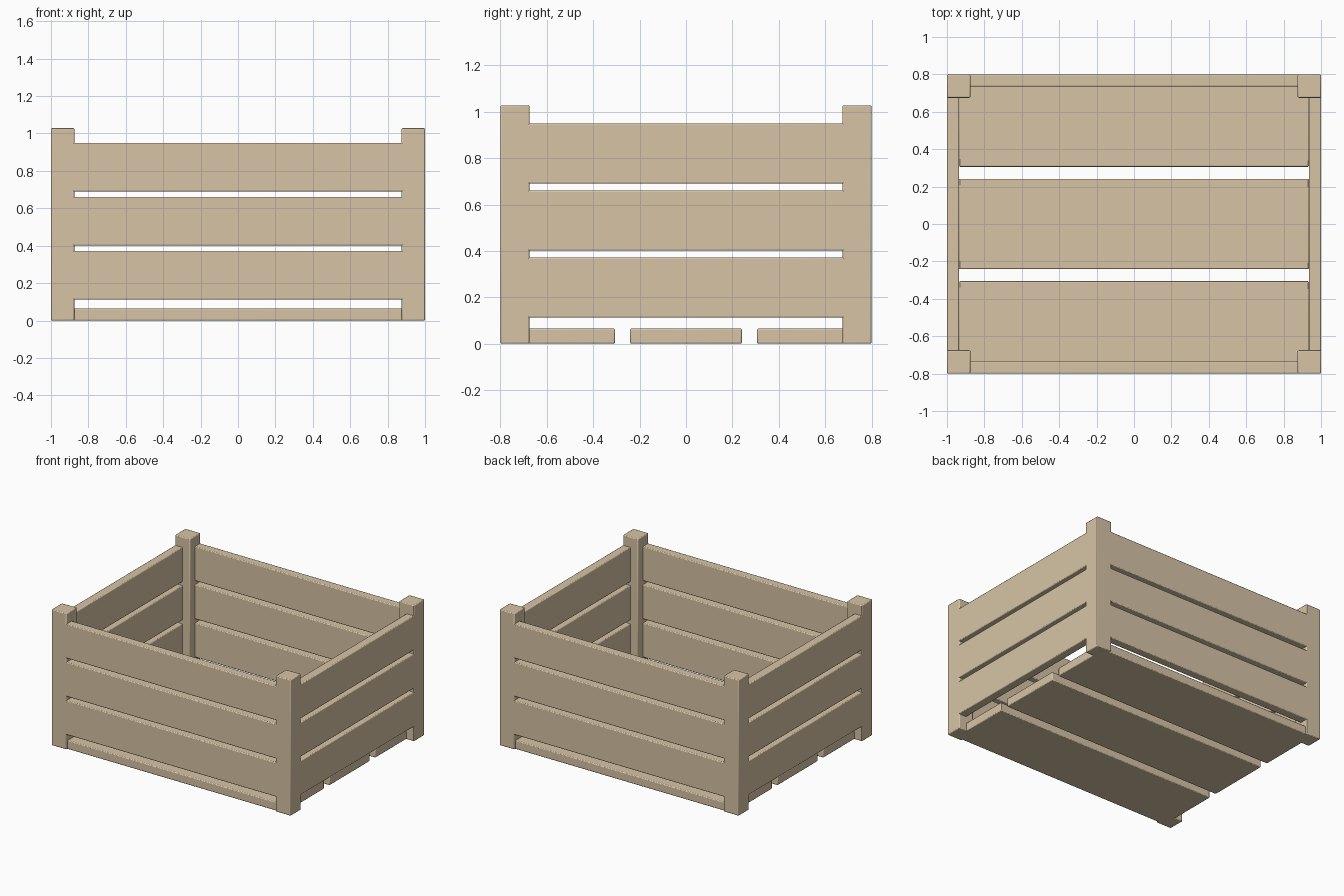
import bpy

if "Cube" in bpy.data.objects:
    bpy.data.objects.remove(bpy.data.objects["Cube"])

HX, HY = 1.0, 0.80        # half extents of the crate
POST, POST_H = 0.125, 1.028
T = 0.065                 # board thickness
BOARD_H = 0.26

wood = bpy.data.materials.new("wood")
wood.diffuse_color = (0.68, 0.55, 0.38, 1)
wood.use_nodes = True
wood.node_tree.nodes["Principled BSDF"].inputs["Base Color"].default_value = wood.diffuse_color


def board(name, size, loc):
    """Box with slightly eased edges."""
    bpy.ops.mesh.primitive_cube_add(size=1, location=loc)
    ob = bpy.context.object
    ob.name = name
    ob.scale = size
    bpy.ops.object.transform_apply(location=False, rotation=False, scale=True)
    ob.data.materials.append(wood)
    bevel = ob.modifiers.new("eased_edges", 'BEVEL')
    bevel.width = 0.006
    bevel.segments = 2
    bpy.ops.object.shade_smooth_by_angle()
    return ob


# Corner posts
for sx, side in ((-1, "left"), (1, "right")):
    for sy, end in ((-1, "front"), (1, "back")):
        board(f"{end}_{side}_post", (POST, POST, POST_H),
              (sx * (HX - POST / 2), sy * (HY - POST / 2), POST_H / 2))

# Wall slats, flush with the outside of the posts
for i in range(3):
    z = 0.242 + i * 0.289
    for s, end, side in ((-1, "front", "left"), (1, "back", "right")):
        board(f"{end}_slat_{i + 1}", (2 * HX, T, BOARD_H),
              (0, s * (HY - T / 2), z))
        board(f"{side}_slat_{i + 1}", (T, 2 * (HY - T), BOARD_H),
              (s * (HX - T / 2), 0, z))

# Floor planks
for i in (-1, 0, 1):
    board(f"floor_plank_{i + 2}", (2 * (HX - T), 0.482, T),
          (0, i * 0.547, T / 2))
